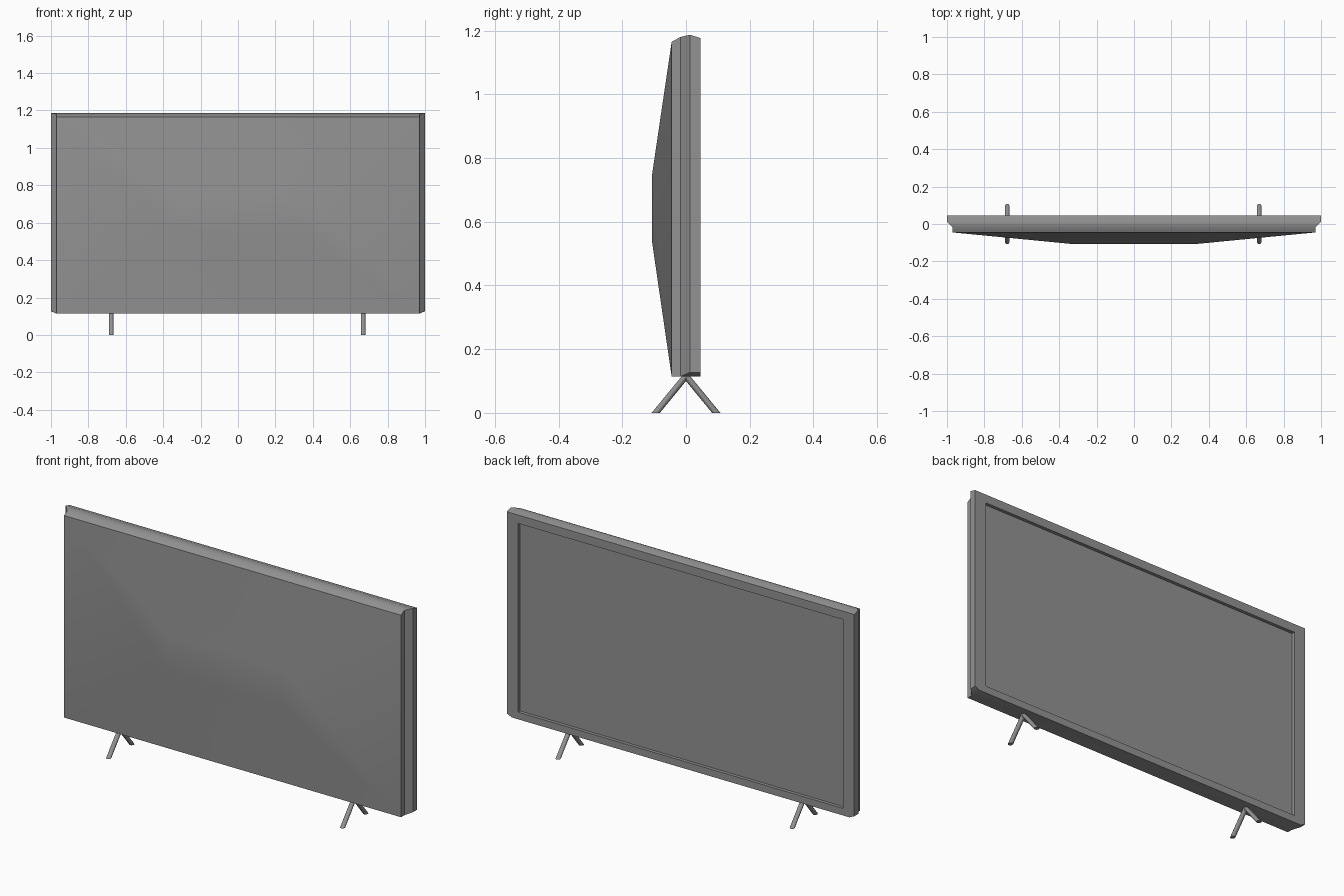
import bpy, bmesh, math

if "Cube" in bpy.data.objects:
    bpy.data.objects.remove(bpy.data.objects["Cube"])

# Dark plastic for every part
plastic = bpy.data.materials.new("dark_plastic")
plastic.diffuse_color = (0.29, 0.29, 0.29, 1)
plastic.use_nodes = True
plastic.node_tree.nodes["Principled BSDF"].inputs["Base Color"].default_value = plastic.diffuse_color


def make_object(name, bm, angle=30):
    bmesh.ops.remove_doubles(bm, verts=bm.verts, dist=1e-5)
    bmesh.ops.recalc_face_normals(bm, faces=bm.faces)
    mesh = bpy.data.meshes.new(name)
    bm.to_mesh(mesh)
    bm.free()
    mesh.materials.append(plastic)
    obj = bpy.data.objects.new(name, mesh)
    bpy.context.collection.objects.link(obj)
    bpy.ops.object.select_all(action='DESELECT')
    obj.select_set(True)
    bpy.context.view_layer.objects.active = obj
    bpy.ops.object.shade_smooth_by_angle(angle=math.radians(angle))
    return obj


def loft(bm, rings):
    """Skin a list of equal-length point rings and cap both ends."""
    loops = [[bm.verts.new(p) for p in ring] for ring in rings]
    for a, b in zip(loops, loops[1:]):
        n = len(a)
        for i in range(n):
            j = (i + 1) % n
            bm.faces.new((a[i], a[j], b[j], b[i]))
    bm.faces.new(loops[0])
    bm.faces.new(loops[-1])


def outline(y, hx, z0, z1, cx=0.0, cz=0.0):
    """Rectangle in the xz plane with clipped lower corners."""
    return [(-hx, y, z1), (hx, y, z1), (hx, y, z0 + cz), (hx - cx, y, z0),
            (cx - hx, y, z0), (-hx, y, z0 + cz)]


# Cabinet: bulged rear, stepped rim, bezel and recessed panel
bm = bmesh.new()
loft(bm, [
    outline(-0.107, 0.33, 0.54, 0.745),
    outline(-0.045, 0.970, 0.114, 1.165),
    outline(-0.018, 0.970, 0.114, 1.180),
    outline(0.012, 1.0, 0.114, 1.187, 0.028, 0.013),
    outline(0.045, 1.0, 0.114, 1.177, 0.028, 0.013),
    outline(0.045, 0.935, 0.151, 1.133),
    outline(0.028, 0.935, 0.151, 1.133),
])
make_object("television_cabinet", bm)


# Legs: splayed round rods, cut level at the floor
def ring(x, y, z, n=12):
    return [(x + 0.012 * math.cos(2 * math.pi * i / n),
             y + 0.013 * math.sin(2 * math.pi * i / n), z) for i in range(n)]


for side, x in (("left", -0.678), ("right", 0.669)):
    for place, s in (("front", -1), ("rear", 1)):
        bm = bmesh.new()
        loft(bm, [ring(x, s * 0.095, 0.0), ring(x, s * -0.002, 0.118)])
        make_object(f"{side}_{place}_leg", bm, 40)
